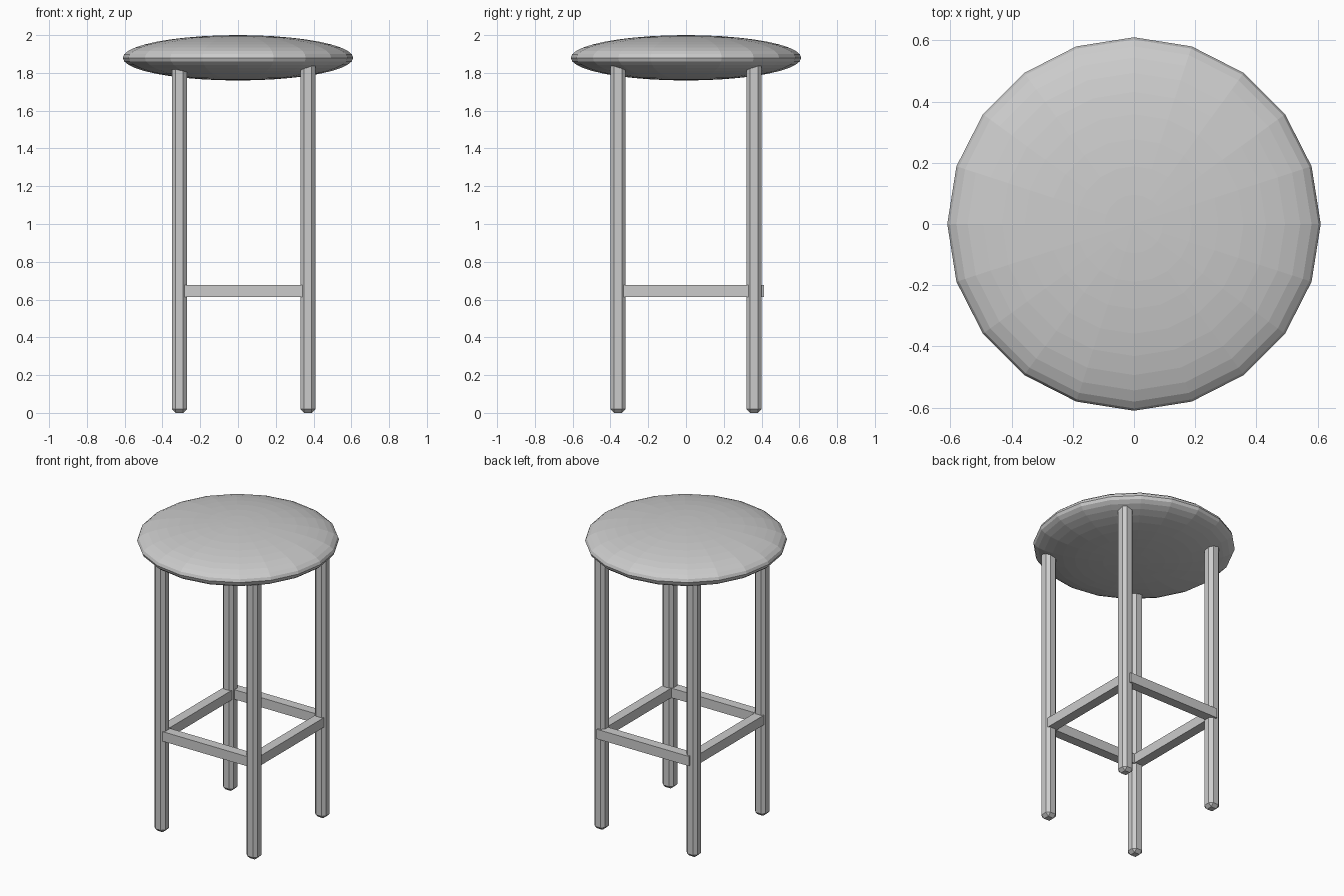
import bpy

if "Cube" in bpy.data.objects:
    bpy.data.objects.remove(bpy.data.objects["Cube"])

LEG = 0.08      # leg thickness
RAIL = 0.064    # stretcher thickness
RAIL_Z = 0.645  # stretcher height
XL, XR = -0.31, 0.37   # leg centres across
YF, YB = -0.36, 0.36   # leg centres front to back


def box(name, lo, hi, bevel=0.0):
    """Axis-aligned box between two corners, with optional chamfered edges."""
    centre = [(a + b) / 2 for a, b in zip(lo, hi)]
    bpy.ops.mesh.primitive_cube_add(size=1, location=centre)
    ob = bpy.context.object
    ob.name = name
    ob.scale = [b - a for a, b in zip(lo, hi)]
    bpy.ops.object.transform_apply(location=False, rotation=False, scale=True)
    if bevel:
        mod = ob.modifiers.new("chamfer", 'BEVEL')
        mod.width = bevel
        mod.segments = 1
    return ob


# Seat: flattened faceted sphere
bpy.ops.mesh.primitive_uv_sphere_add(segments=20, ring_count=20, radius=1,
                                     location=(0, 0, 1.88))
seat = bpy.context.object
seat.name = "seat"
seat.scale = (0.61, 0.61, 0.12)
bpy.ops.object.transform_apply(location=False, rotation=False, scale=True)

# Legs: chamfered posts running up into the seat
h = LEG / 2
for yname, y in (("front", YF), ("back", YB)):
    for xname, x in (("left", XL), ("right", XR)):
        box(f"{yname}_{xname}_leg", (x - h, y - h, 0), (x + h, y + h, 1.86), 0.02)

# Stretchers: square rails joining the legs, the back one set slightly outward
r = RAIL / 2
z0, z1 = RAIL_Z - r, RAIL_Z + r
for name, y in (("front_stretcher", YF), ("back_stretcher", YB + 0.02)):
    box(name, (XL, y - r, z0), (XR, y + r, z1))
for name, x in (("left_stretcher", XL), ("right_stretcher", XR)):
    box(name, (x - r, YF, z0), (x + r, YB, z1))
